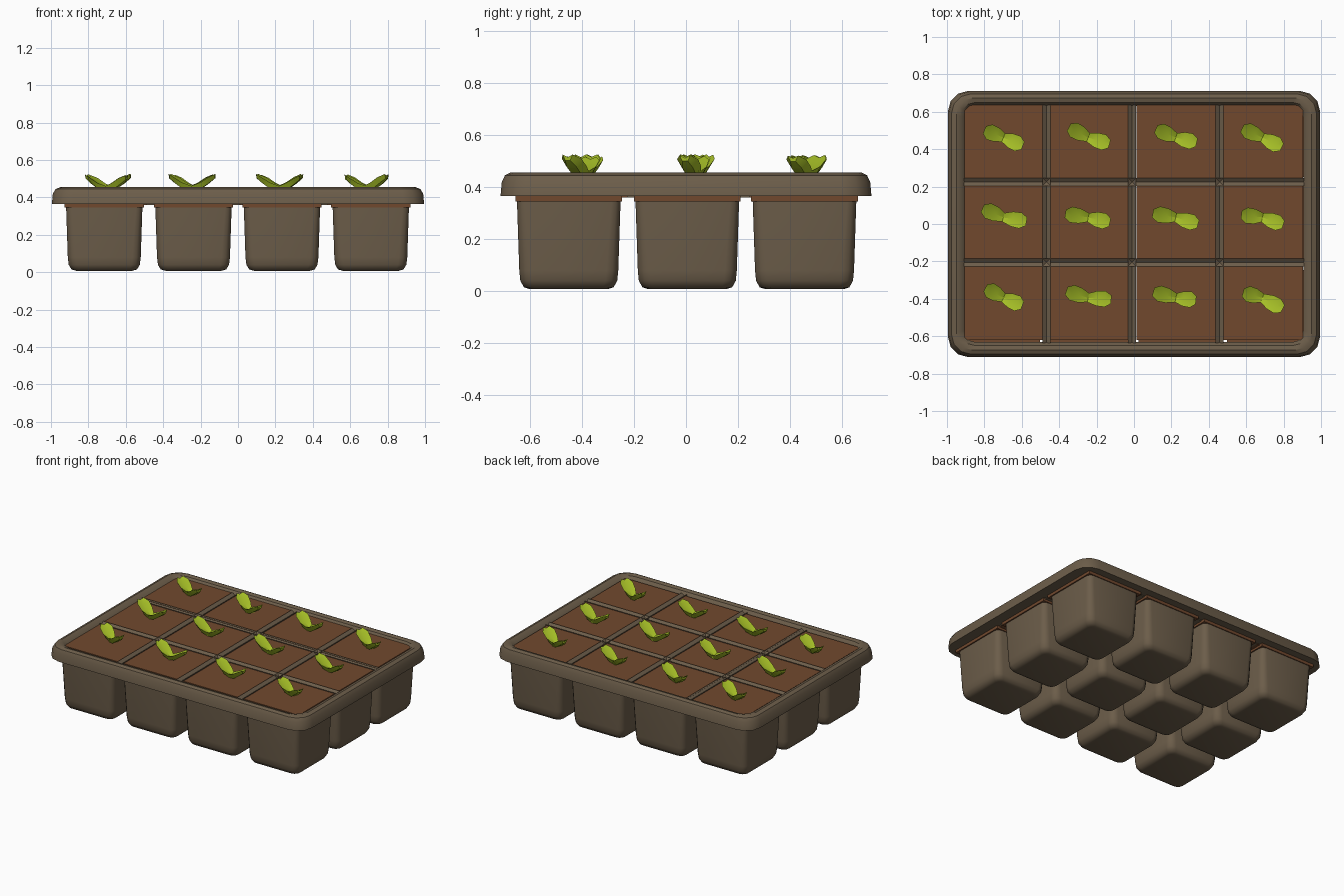
import bpy, bmesh, math, random
from mathutils import Vector, Matrix

random.seed(4)
if "Cube" in bpy.data.objects:
    bpy.data.objects.remove(bpy.data.objects["Cube"])


def material(name, color):
    m = bpy.data.materials.new(name)
    m.use_nodes = True
    m.diffuse_color = (*color, 1)
    bsdf = m.node_tree.nodes["Principled BSDF"]
    bsdf.inputs["Base Color"].default_value = (*color, 1)
    bsdf.inputs["Roughness"].default_value = 0.9
    return m


TRAY = material("tray brown", (0.15, 0.11, 0.068))
SOIL = material("soil", (0.165, 0.066, 0.027))
LEAF = material("leaf green", (0.38, 0.52, 0.02))


def finish(name, bm, mat, loc=(0, 0, 0), smooth=35):
    bmesh.ops.recalc_face_normals(bm, faces=bm.faces)
    me = bpy.data.meshes.new(name)
    bm.to_mesh(me)
    bm.free()
    me.materials.append(mat)
    ob = bpy.data.objects.new(name, me)
    ob.location = loc
    bpy.context.collection.objects.link(ob)
    if smooth:
        bpy.ops.object.select_all(action="DESELECT")
        ob.select_set(True)
        bpy.context.view_layer.objects.active = ob
        bpy.ops.object.shade_smooth_by_angle(angle=math.radians(smooth))
    return ob


def rounded_rect(hx, hy, r, seg):
    pts = []
    for k, (sx, sy) in enumerate([(1, 1), (-1, 1), (-1, -1), (1, -1)]):
        for i in range(seg + 1):
            a = (k + i / seg) * math.pi / 2
            pts.append((sx * (hx - r) + r * math.cos(a), sy * (hy - r) + r * math.sin(a)))
    return pts


def loft(rings, seg, closed=False):
    """Skin rounded rectangles given as (half x, half y, z, corner radius)."""
    bm = bmesh.new()
    loops = [[bm.verts.new((x, y, z)) for x, y in rounded_rect(hx, hy, r, seg)]
             for hx, hy, z, r in rings]
    pairs = list(zip(loops, loops[1:]))
    if closed:
        pairs.append((loops[-1], loops[0]))
    else:
        bm.faces.new(loops[0])
        bm.faces.new(loops[-1])
    for a, b in pairs:
        for i in range(len(a)):
            j = (i + 1) % len(a)
            bm.faces.new((a[i], a[j], b[j], b[i]))
    return bm


def box(name, mat, size, loc):
    bm = bmesh.new()
    bmesh.ops.create_cube(bm, size=1, matrix=Matrix.Diagonal((*size, 1)))
    return finish(name, bm, mat, loc, 0)


def groove_strip(name, length, loc, turn):
    """Divider bar with a shallow valley along its top."""
    profile = [(-0.021, 0.36), (0.021, 0.36), (0.021, 0.44), (0, 0.425), (-0.021, 0.44)]
    bm = bmesh.new()
    ends = [[bm.verts.new((s * length / 2, y, z)) for y, z in profile] for s in (-1, 1)]
    for e in ends:
        bm.faces.new(e)
    for i in range(len(profile)):
        j = (i + 1) % len(profile)
        bm.faces.new((ends[0][i], ends[0][j], ends[1][j], ends[1][i]))
    finish(name, bm, mat=TRAY, loc=loc, smooth=0).rotation_euler.z = turn


def seedling(name, loc, angle):
    """Two thick folded leaves spreading in a V from a short stem."""
    bm = bmesh.new()
    # distance along leaf, height, half width, thickness
    stations = [(-0.012, 0, 0.02, 0.02), (0.045, 0.022, 0.04, 0.025),
                (0.09, 0.05, 0.043, 0.022), (0.122, 0.066, 0.022, 0.012)]
    for side in (1, -1):
        k = random.uniform(0.88, 1.04)
        yaw = random.uniform(-0.2, 0.2)
        loops = []
        for d, h, w, t in stations:
            section = [(-w, 0.01), (0, 0), (w, 0.01), (w * 0.5, -t), (-w * 0.5, -t)]
            loops.append([bm.verts.new(Matrix.Rotation(yaw, 3, "Z")
                          @ Vector((side * d * k, y, h * k + z))) for y, z in section])
        bm.faces.new(loops[0])
        bm.faces.new(loops[-1])
        for a, b in zip(loops, loops[1:]):
            for i in range(5):
                j = (i + 1) % 5
                bm.faces.new((a[i], a[j], b[j], b[i]))
    bmesh.ops.create_cone(bm, cap_ends=True, segments=6, radius1=0.016, radius2=0.02,
                          depth=0.04, matrix=Matrix.Translation((0, 0, -0.015)))
    finish(name, bm, LEAF, loc, 30).rotation_euler.z = angle


# Rolled rim around the tray
rim = loft([(0.995, 0.712, 0.365, 0.11), (0.99, 0.707, 0.42, 0.11), (0.975, 0.695, 0.445, 0.1),
            (0.95, 0.675, 0.455, 0.09), (0.925, 0.65, 0.448, 0.075), (0.905, 0.632, 0.425, 0.06),
            (0.905, 0.632, 0.365, 0.06)], 3, closed=True)
finish("tray_rim", rim, TRAY)

# Cups, soil blocks and seedlings
columns = (-0.715, -0.238, 0.235, 0.71)
rows = (-0.45, 0.005, 0.455)
soil_x = (-0.695, -0.242, 0.226, 0.69)
soil_y = (-0.42, 0.01, 0.437)
for i, x in enumerate(columns):
    for j, y in enumerate(rows):
        tag = f"{i + 1}_{j + 1}"
        cup = loft([(0.15, 0.15, 0.008, 0.03), (0.175, 0.172, 0.015, 0.04),
                    (0.19, 0.186, 0.04, 0.045), (0.195, 0.19, 0.08, 0.045),
                    (0.204, 0.199, 0.35, 0.035)], 3)
        finish("cup_" + tag, cup, TRAY, (x, y, 0), 50)
        sx, sy = soil_x[i], soil_y[j]
        box("soil_" + tag, SOIL, (0.425, 0.4, 0.075), (sx, sy, 0.3975))
        box("soil_lip_" + tag, SOIL, (0.424, 0.41, 0.025), (x, y, 0.3575))
        seedling("seedling_" + tag, (sx - 0.003, sy + 0.025, 0.448),
                 math.radians(random.uniform(-22, -10)))

# Dividers between the cells
for i, x in enumerate((-0.468, -0.01, 0.458)):
    groove_strip(f"cross_divider_{i + 1}", 1.27, (x, 0, 0), math.pi / 2)
for j, y in enumerate((-0.205, 0.225)):
    groove_strip(f"long_divider_{j + 1}", 1.82, (0, y, 0), 0)
